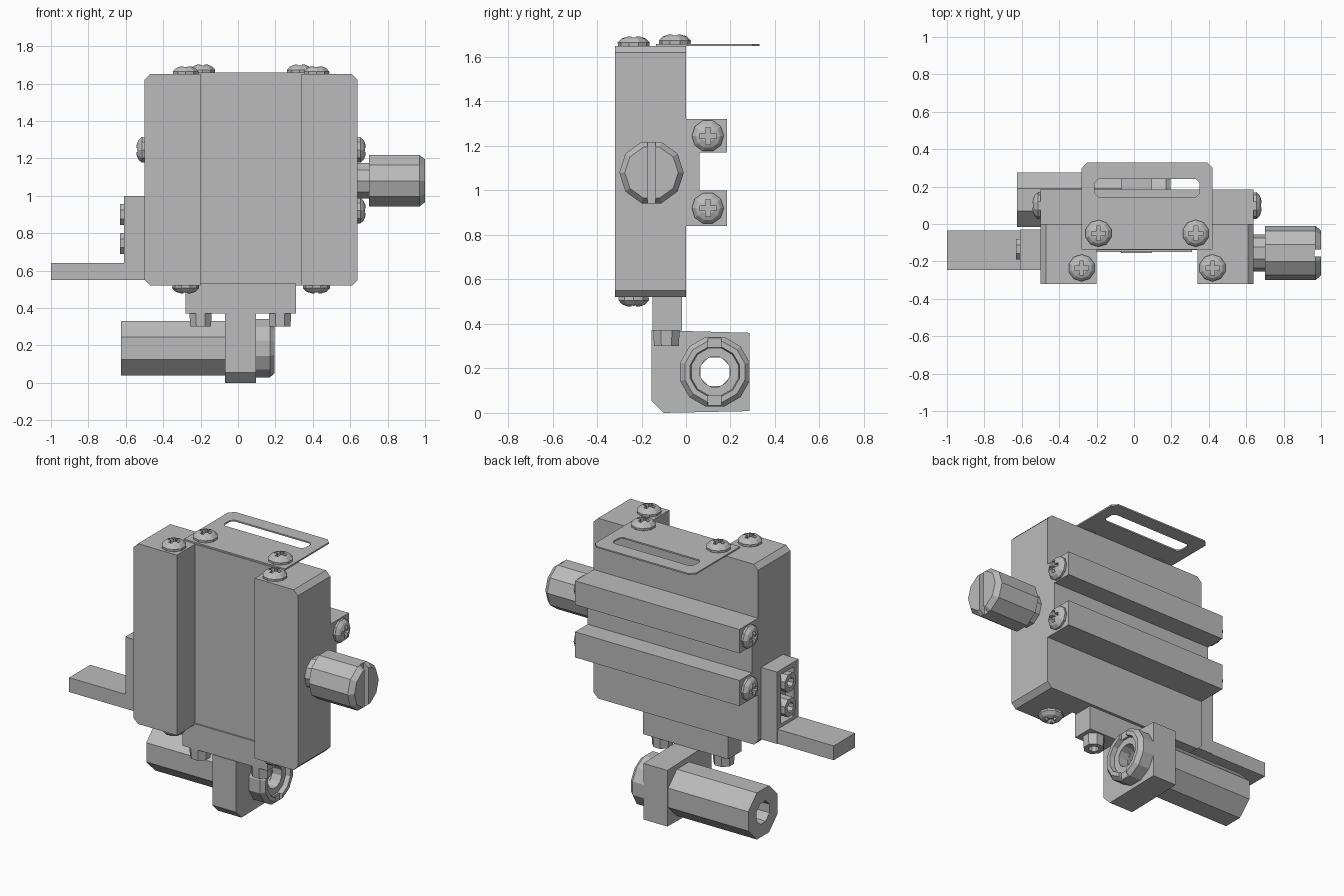
import bpy, bmesh, math
from mathutils import Matrix, Vector

cube = bpy.data.objects.get("Cube")
if cube:
    bpy.data.objects.remove(cube, do_unlink=True)

grey = bpy.data.materials.new("machined grey")
grey.use_nodes = True
colour = (0.5, 0.5, 0.5, 1)
grey.diffuse_color = colour
grey.node_tree.nodes["Principled BSDF"].inputs["Base Color"].default_value = colour

X, Z = Vector((1, 0, 0)), Vector((0, 0, 1))


def finish(name, bm, matrix=Matrix()):
    bmesh.ops.recalc_face_normals(bm, faces=bm.faces[:])
    mesh = bpy.data.meshes.new(name)
    bm.to_mesh(mesh)
    bm.free()
    mesh.materials.append(grey)
    obj = bpy.data.objects.new(name, mesh)
    bpy.context.collection.objects.link(obj)
    obj.matrix_world = matrix
    return obj


def box(name, x, y, z, matrix=Matrix()):
    """Box from (min, max) ranges."""
    bm = bmesh.new()
    bmesh.ops.create_cube(bm, size=1)
    for v in bm.verts:
        v.co = [(r[0] + r[1]) / 2 + c * (r[1] - r[0]) for r, c in zip((x, y, z), v.co)]
    return finish(name, bm, matrix)


def extrude(name, points, direction):
    """Closed outline pushed along a vector."""
    bm = bmesh.new()
    face = bm.faces.new([bm.verts.new(p) for p in points])
    new = bmesh.ops.extrude_face_region(bm, geom=[face])["geom"]
    bmesh.ops.translate(bm, vec=direction, verts=[g for g in new if isinstance(g, bmesh.types.BMVert)])
    return finish(name, bm)


def placed(loc, axis):
    return Matrix.Translation(loc) @ Z.rotation_difference(axis).to_matrix().to_4x4()


def lathe(name, profile, sides, matrix, hollow=False):
    """Faceted turning from (height, radius) pairs; hollow joins last ring to first."""
    bm = bmesh.new()
    rings = []
    for h, r in profile:
        angles = [(i + 0.5) * math.tau / sides for i in range(sides)]
        rings.append([bm.verts.new((r * math.cos(a), r * math.sin(a), h)) for a in angles])
    pairs = list(zip(rings, rings[1:]))
    if hollow:
        pairs.append((rings[-1], rings[0]))
    else:
        bm.faces.new(rings[0])
        bm.faces.new(rings[-1])
    for a, b in pairs:
        for i in range(sides):
            j = (i + 1) % sides
            bm.faces.new((a[i], a[j], b[j], b[i]))
    return finish(name, bm, matrix)


def cut(obj, *cutters):
    for c in cutters:
        mod = obj.modifiers.new("cut", 'BOOLEAN')
        mod.operation = 'DIFFERENCE'
        mod.solver = 'EXACT'
        mod.object = c
        bpy.context.view_layer.objects.active = obj
        bpy.ops.object.modifier_apply(modifier=mod.name)
        bpy.data.objects.remove(c, do_unlink=True)
    return obj


def screw(name, loc, axis):
    """Domed head with a cross recess."""
    m = placed(loc, axis)
    head = lathe(name, [(-0.01, 0.07), (0.014, 0.072), (0.032, 0.055), (0.042, 0.03)], 10, m)
    long, thin, deep = (-0.038, 0.038), (-0.011, 0.011), (0.02, 0.06)
    return cut(head, box("cutter", long, thin, deep, m), box("cutter", thin, long, deep, m))


# Main body: chamfered slab with a wide channel down the front
L, R, BOTTOM, TOP, C = -0.5, 0.64, 0.52, 1.65, 0.03
outline = [(L + C, BOTTOM), (R - C, BOTTOM), (R, BOTTOM + C), (R, TOP - C),
           (R - C, TOP), (L + C, TOP), (L, TOP - C), (L, BOTTOM + C)]
body = extrude("body", [(x, -0.32, z) for x, z in outline], (0, 0.32, 0))
cut(body, box("cutter", (-0.2, 0.34), (-0.5, -0.14), (0, 2)))

# Rails and the web between them on the back
for label, z in (("lower", (0.84, 1.0)), ("upper", (1.17, 1.32))):
    box(label + "_rail", (L, R), (-0.005, 0.185), z)
    mid = sum(z) / 2
    screw(label + "_rail_right_screw", (L, 0.098, mid), -X)
    screw(label + "_rail_left_screw", (R, 0.098, mid), X)
box("rail_web", (L, R), (-0.005, 0.06), (1.0, 1.17))

# Slotted top bracket with clipped rear corners
k = 0.03
bracket = extrude("top_bracket", [(x, y, TOP) for x, y in (
    (-0.28, -0.135), (0.42, -0.135), (0.42, 0.33 - k), (0.42 - k, 0.33),
    (-0.28 + k, 0.33), (-0.28, 0.33 - k))], (0, 0, 0.009))
s = 0.02
slot = extrude("cutter", [(x, y, 1.6) for x, y in (
    (-0.21 + s, 0.145), (0.35 - s, 0.145), (0.35, 0.145 + s), (0.35, 0.24 - s),
    (0.35 - s, 0.24), (-0.21 + s, 0.24), (-0.21, 0.24 - s), (-0.21, 0.145 + s))], (0, 0, 0.1))
cut(bracket, slot)
for side, x in (("right", -0.19), ("left", 0.33)):
    screw(side + "_bracket_screw", (x, -0.05, TOP + 0.009), Z)
for side, x in (("right", -0.28), ("left", 0.42)):
    screw(side + "_top_screw", (x, -0.235, TOP), Z)
    screw(side + "_bottom_screw", (x, -0.235, BOTTOM), -Z)

# Adjusting knob with a neck and a screwdriver slot
m = placed((R, -0.155, 1.08), X)
lathe("knob_neck", [(-0.01, 0.1), (0.07, 0.1)], 10, m)
knob = lathe("knob", [(0.06, 0.145), (0.33, 0.145), (0.36, 0.12)], 10, m)
cut(knob, box("cutter", (-0.2, 0.2), (-0.018, 0.018), (0.325, 0.4), m))

# Side lever: upright plate with a pocket, and a flat arm
plate = box("lever_plate", (-0.61, L), (-0.245, -0.03), (0.55, 1.0))
cut(plate, box("cutter", (-0.7, -0.55), (-0.2, -0.07), (0.66, 0.97)))
box("lever_arm", (-1.0, -0.605), (-0.245, -0.035), (0.55, 0.64))
socket = [(0, 0.06), (0.08, 0.06), (0.08, 0.03), (0.03, 0.03)]
for label, z in (("lower", 0.745), ("upper", 0.9)):
    lathe(label + "_lever_bolt", socket, 8, placed((-0.55, -0.135, z), -X))

# Lower tab and its socket bolts
box("lower_tab", (-0.28, 0.31), (-0.15, -0.018), (0.37, 0.53))
for side, x in (("right", -0.2), ("left", 0.225)):
    lathe(side + "_tab_bolt", [(-0.01, 0.065), (0.07, 0.06), (0.07, 0.03), (0.03, 0.03)],
          8, placed((x, -0.088, 0.37), -Z))

# Clamp block at the foot, clipped at its lower front edge
block = extrude("clamp_block", [(-0.07, y, z) for y, z in (
    (-0.1, 0), (0.285, 0.008), (0.285, 0.36), (-0.155, 0.372), (-0.155, 0.055))], (0.165, 0, 0))
tube_axis = placed((0, 0.13, 0.185), X)
cut(block, lathe("cutter", [(-0.3, 0.11), (0.3, 0.11)], 16, tube_axis))

# Hollow tube through the block and its notched collar
lathe("tube", [(-0.625, 0.158), (0.1, 0.158), (0.1, 0.07), (-0.625, 0.07)], 8, tube_axis, True)
collar = lathe("tube_collar", [(0.09, 0.162), (0.17, 0.162), (0.195, 0.14), (0.195, 0.115),
                               (0.165, 0.11), (0.165, 0.07), (0.09, 0.07)], 12, tube_axis, True)
cut(collar, box("cutter", (-0.2, 0.2), (-0.03, 0.03), (0.175, 0.3), tube_axis))
